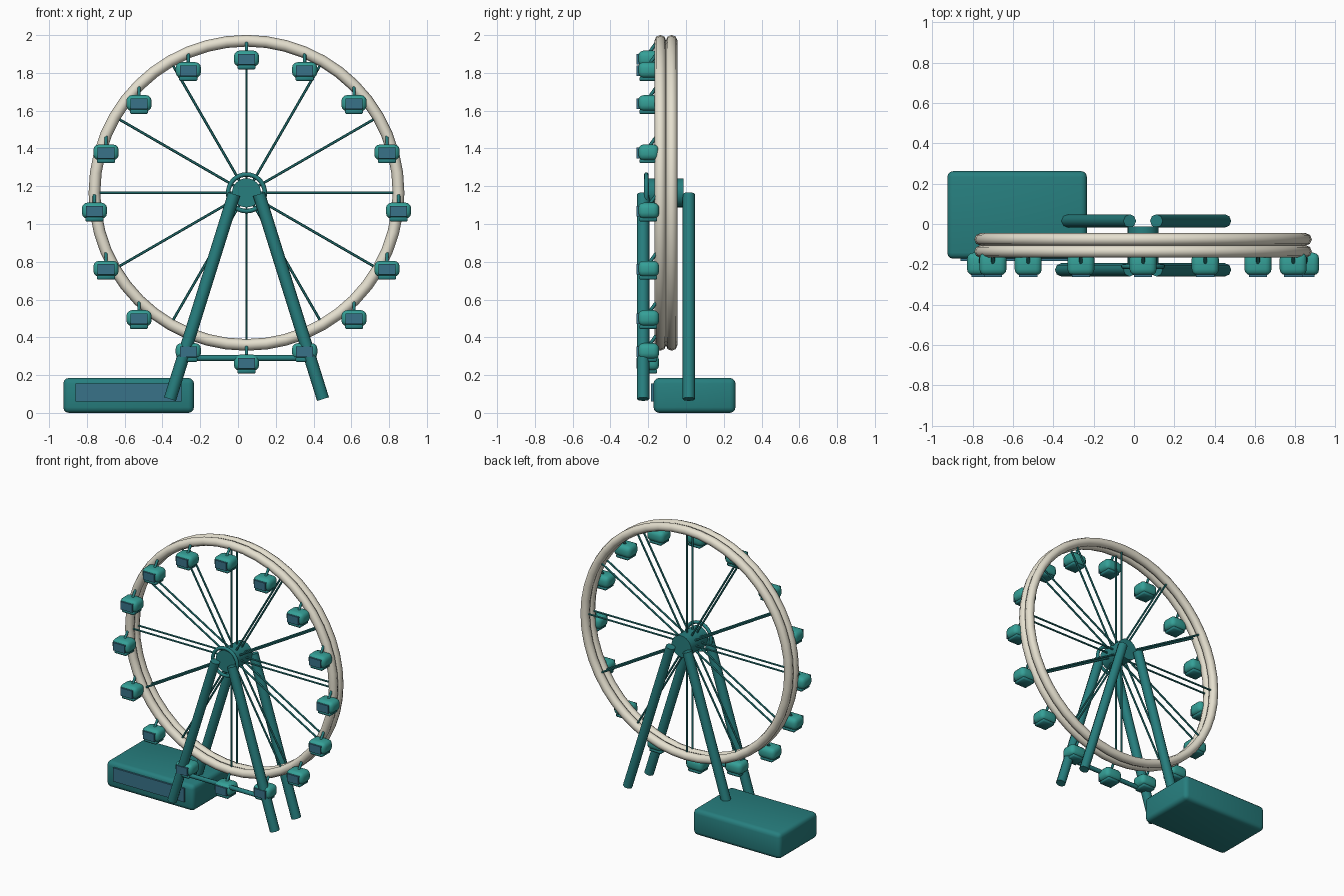
import bpy
from math import sin, cos, pi, radians
from mathutils import Vector

if "Cube" in bpy.data.objects:
    bpy.data.objects.remove(bpy.data.objects["Cube"])

CX, HUB_Z, MID_Y = 0.045, 1.165, -0.106
RIM_R = 0.805
RIM_YS = (-0.136, -0.076)


def material(name, rgb):
    m = bpy.data.materials.new(name)
    m.diffuse_color = (*rgb, 1)
    m.use_nodes = True
    m.node_tree.nodes["Principled BSDF"].inputs["Base Color"].default_value = m.diffuse_color
    return m


TEAL = material("dark_teal", (0.02, 0.21, 0.21))
CABIN = material("cabin_teal", (0.035, 0.35, 0.31))
CREAM = material("cream", (0.78, 0.74, 0.62))
GLASS = material("glass_blue", (0.04, 0.17, 0.25))


def finish(name, mat):
    ob = bpy.context.object
    ob.name = name
    ob.data.materials.append(mat)
    bpy.ops.object.shade_smooth_by_angle(angle=radians(50))
    return ob


def box(name, loc, size, mat, bevel=0.0, segments=3):
    bpy.ops.mesh.primitive_cube_add(size=1, location=loc)
    ob = bpy.context.object
    ob.scale = size
    bpy.ops.object.transform_apply(location=False, rotation=False, scale=True)
    if bevel:
        mod = ob.modifiers.new("bevel", 'BEVEL')
        mod.width, mod.segments = bevel, segments
        bpy.ops.object.modifier_apply(modifier=mod.name)
    return finish(name, mat)


def rod(name, a, b, radius, mat, sides=8):
    a, b = Vector(a), Vector(b)
    bpy.ops.mesh.primitive_cylinder_add(vertices=sides, radius=radius,
                                        depth=(b - a).length, location=(a + b) / 2)
    bpy.context.object.rotation_euler = (b - a).to_track_quat('Z', 'Y').to_euler()
    return finish(name, mat)


def ring(name, y, major, minor, mat, segs=48):
    bpy.ops.mesh.primitive_torus_add(major_radius=major, minor_radius=minor,
                                     major_segments=segs, minor_segments=8,
                                     location=(CX, y, HUB_Z), rotation=(pi / 2, 0, 0))
    return finish(name, mat)


# Twin rims with twelve spokes each
for y in RIM_YS:
    ring("wheel_rim", y, RIM_R, 0.031, CREAM)
    for i in range(12):
        a = i * pi / 6
        d = Vector((sin(a), 0, cos(a)))
        c = Vector((CX, y, HUB_Z))
        rod("spoke", c + d * 0.05, c + d * 0.79, 0.007, TEAL, 6)

# Hub and its front ring
rod("hub", (CX, -0.205, HUB_Z), (CX, -0.012, HUB_Z), 0.077, TEAL, 24)
ring("hub_ring", -0.21, 0.097, 0.012, TEAL, 32)

# Support legs and front crossbar
for y, side in ((MID_Y - 0.121, "front"), (MID_Y + 0.121, "back")):
    for s in (-1, 1):
        rod(side + "_leg", (CX + s * 0.405, y, 0.073), (CX + s * 0.066, y, 1.158),
            0.033, TEAL, 8)
rod("crossbar", (CX - 0.33, -0.227, 0.29), (CX + 0.33, -0.227, 0.29), 0.016, TEAL)

# Sixteen hanging gondolas
for i in range(16):
    a = i * pi / 8
    x, pz = CX + RIM_R * sin(a), HUB_Z + RIM_R * cos(a)
    z = pz - 0.094
    box("gondola_body", (x, -0.198, z), (0.134, 0.112, 0.084), CABIN, 0.03)
    box("gondola_floor", (x, -0.2, z - 0.046), (0.096, 0.094, 0.022), TEAL, 0.005, 1)
    box("gondola_window", (x, -0.253, z - 0.003), (0.09, 0.018, 0.056), GLASS)
    rod("gondola_hanger", (x, -0.15, pz), (x, -0.195, z + 0.03), 0.009, TEAL)

# Ticket booth base with front panel
box("base_block", (-0.579, 0.045, 0.0925), (0.692, 0.434, 0.185), TEAL, 0.03)
box("base_panel", (-0.579, -0.172, 0.108), (0.56, 0.024, 0.097), GLASS)
